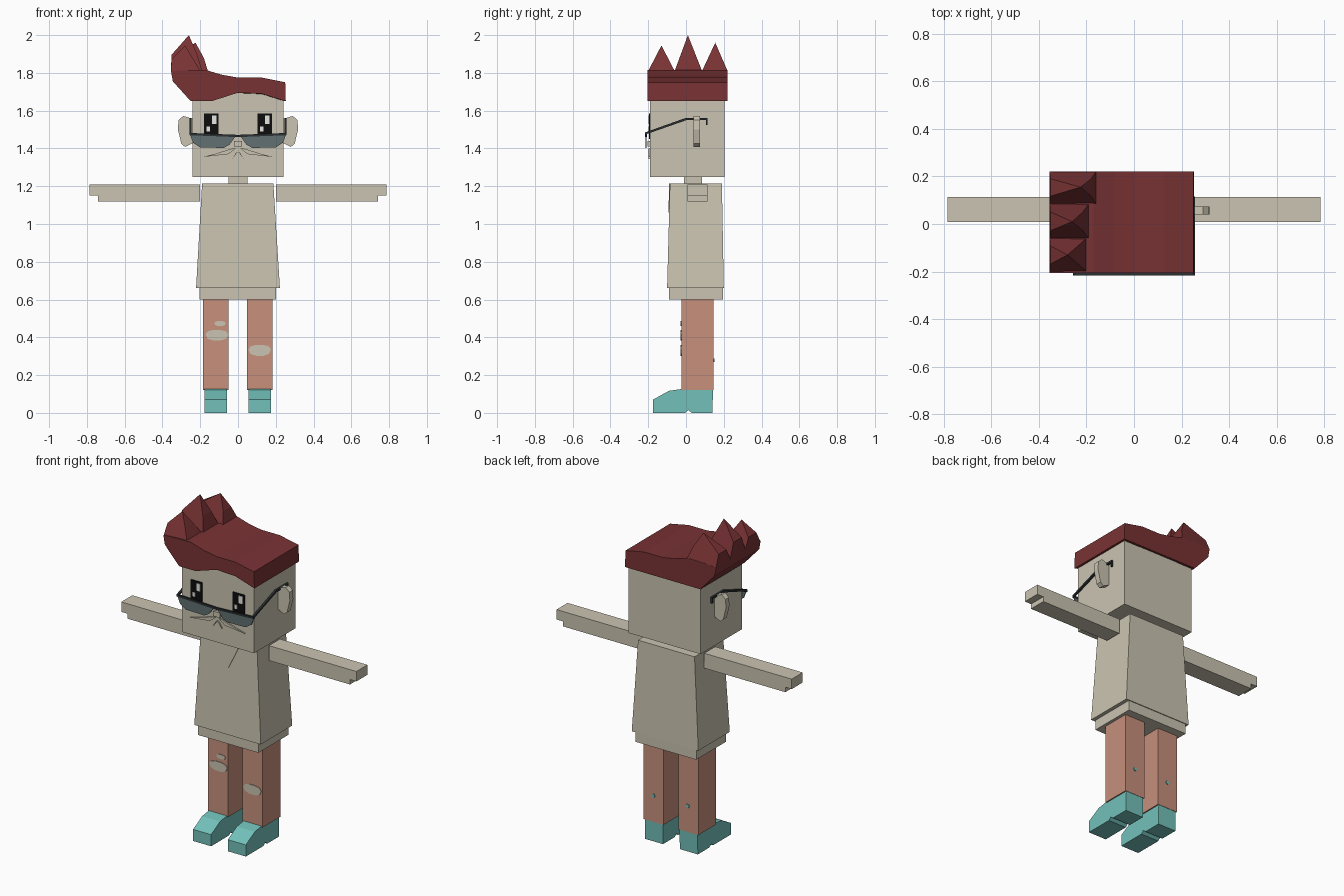
import bpy, bmesh, math

default = bpy.data.objects.get("Cube")
if default:
    bpy.data.objects.remove(default)


def material(name, rgb):
    mat = bpy.data.materials.new(name)
    mat.use_nodes = True
    mat.diffuse_color = (*rgb, 1)
    mat.node_tree.nodes["Principled BSDF"].inputs["Base Color"].default_value = (*rgb, 1)
    return mat


BEIGE = material("pale beige", (0.59, 0.55, 0.44))
RED = material("dark red hair", (0.19, 0.032, 0.034))
PINK = material("salmon trousers", (0.57, 0.28, 0.2))
TEAL = material("teal shoes", (0.17, 0.53, 0.49))
BLACK = material("black", (0.004, 0.004, 0.004))
WHITE = material("white", (0.8, 0.8, 0.76))
FRAME = material("charcoal frame", (0.025, 0.03, 0.032))
LENS = material("smoky lens", (0.12, 0.16, 0.165))


def loft(name, mat, rings, cap_end=True):
    """Join matching rings of points; a single-point ring makes a tip."""
    bm = bmesh.new()
    rows = [[bm.verts.new(p) for p in ring] for ring in rings]
    for a, b in zip(rows, rows[1:]):
        n = len(a)
        for i in range(n):
            j = (i + 1) % n
            if len(b) == 1:
                bm.faces.new((a[i], a[j], b[0]))
            else:
                bm.faces.new((a[i], a[j], b[j], b[i]))
    bm.faces.new(rows[0])
    if len(rows[-1]) > 2:
        bm.faces.new(rows[-1])
    bmesh.ops.recalc_face_normals(bm, faces=bm.faces)
    mesh = bpy.data.meshes.new(name)
    bm.to_mesh(mesh)
    bm.free()
    mesh.materials.append(mat)
    obj = bpy.data.objects.new(name, mesh)
    bpy.context.collection.objects.link(obj)
    return obj


def rect(x0, x1, y0, y1, z):
    return [(x0, y0, z), (x1, y0, z), (x1, y1, z), (x0, y1, z)]


def box(name, mat, x, y, z):
    return loft(name, mat, [rect(*x, *y, z[0]), rect(*x, *y, z[1])])


def prism_y(name, mat, pts, y0, y1):
    return loft(name, mat, [[(x, y, z) for x, z in pts] for y in (y0, y1)])


def prism_x(name, mat, pts, x0, x1):
    return loft(name, mat, [[(x, y, z) for y, z in pts] for x in (x0, x1)])


# Head, neck and clothed body
box("head", BEIGE, (-0.24, 0.24), (-0.19, 0.205), (1.25, 1.70))
box("neck", BEIGE, (-0.05, 0.05), (-0.01, 0.085), (1.2, 1.26))
loft("shirt", BEIGE, [rect(-0.222, 0.222, -0.1, 0.2, 0.66),
                      rect(-0.19, 0.187, -0.085, 0.19, 1.215)])
box("shirt_hem", BEIGE, (-0.205, 0.2), (-0.09, 0.195), (0.6, 0.67))
loft("collar_v", BEIGE, [
    [(-0.075, -0.089 + d, 1.214), (0.075, -0.089 + d, 1.214), (0, -0.093 + d, 1.06)]
    for d in (0, 0.008)])

# Hair: swept profile, arched over the forehead and straight at the back
top = [(-0.25, 1.65), (-0.345, 1.755), (-0.355, 1.81), (-0.24, 1.815), (-0.17, 1.815),
       (-0.085, 1.79), (0, 1.775), (0.125, 1.775), (0.25, 1.75), (0.253, 1.65)]
fringe = [(0.125, 1.69), (0, 1.695), (-0.14, 1.65)]
loft("hair", RED, [
    [(x, -0.205, z) for x, z in top + fringe],
    [(x, 0.22, z) for x, z in top + [(x, 1.65) for x, z in fringe]]])

# Hair spikes: base, narrowed middle ring, tip
spikes = [("front", -0.2, -0.06, (-0.28, -0.13, 1.945), -0.2),
          ("middle", -0.06, 0.085, (-0.26, 0.01, 2.0), -0.19),
          ("back", 0.085, 0.22, (-0.225, 0.155, 1.96), -0.16)]
for label, y0, y1, tip, right in spikes:
    t = 0.45
    m0, m1 = (y + (tip[1] - y) * t for y in (y0, y1))
    zm = 1.81 + (tip[2] - 1.81) * t
    loft("hair_spike_" + label, RED, [
        rect(-0.355, right, y0, y1, 1.81),
        rect(-0.352, tip[0] + 0.045, m0, m1, zm), [tip]])

# Eyes with square highlights
for side, x in (("right", -0.18), ("left", 0.102)):
    box("eye_" + side, BLACK, (x, x + 0.077), (-0.196, -0.189), (1.45, 1.585))
    box("eye_glint_" + side, WHITE, (x + 0.042, x + 0.066), (-0.199, -0.195), (1.53, 1.575))
    box("eye_glint_small_" + side, WHITE, (x + 0.014, x + 0.032), (-0.199, -0.195), (1.49, 1.515))

# Mirrored parts of the face, arms and glasses
lens = [(0.255, 1.475), (0.012, 1.465), (0.045, 1.42), (0.075, 1.403), (0.2, 1.405), (0.238, 1.43)]
rim = [(0.257, 1.482), (0.0, 1.472), (0.0, 1.46), (0.257, 1.47)]
temple = [(-0.217, 1.485), (0, 1.562), (0.115, 1.562), (0.115, 1.525),
          (0.105, 1.525), (0.105, 1.55), (0.003, 1.55), (-0.217, 1.473)]
ear = [(0.235, 1.555), (0.29, 1.572), (0.315, 1.55), (0.318, 1.5), (0.3, 1.425), (0.28, 1.408), (0.235, 1.43)]
arm = [(0.2, 1.12), (0.2, 1.21), (0.785, 1.21), (0.785, 1.15), (0.742, 1.15), (0.742, 1.12)]
moustache = [(0.012, 1.4), (0.05, 1.37), (0.185, 1.355), (0.12, 1.372), (0.03, 1.4)]
whisker = [(0.0, 1.385), (0.03, 1.345), (0.012, 1.375)]
for side, s in (("right", -1), ("left", 1)):
    def flip(pts):
        return [(s * x, z) for x, z in pts]
    prism_y("lens_" + side, LENS, flip(lens), -0.214, -0.208)
    prism_y("glasses_rim_" + side, FRAME, flip(rim), -0.217, -0.207)
    prism_x("glasses_temple_" + side, FRAME, temple, s * 0.245, s * 0.257)
    prism_y("ear_" + side, BEIGE, flip(ear), 0.04, 0.073)
    prism_y("arm_" + side, BEIGE, flip(arm), 0.008, 0.113)
    prism_y("moustache_" + side, BEIGE, flip(moustache), -0.198, -0.189)
    prism_y("whisker_" + side, BEIGE, flip(whisker), -0.198, -0.189)
box("nose", BEIGE, (-0.022, 0.022), (-0.205, -0.189), (1.41, 1.44))

# Legs and shoes
shoe = [(-0.175, 0), (-0.175, 0.07), (-0.09, 0.117), (-0.02, 0.127), (0.143, 0.125),
        (0.14, 0), (0.03, 0), (0.012, 0.015), (-0.005, 0)]
for side, x in (("right", -0.117), ("left", 0.115)):
    box("trouser_leg_" + side, PINK, (x - 0.067, x + 0.067), (-0.025, 0.145), (0.12, 0.61))
    prism_x("shoe_" + side, TEAL, shoe, x - 0.06, x + 0.06)


# Ripped knees and small dots behind the legs
def blob(name, mat, x, z, w, h, y0, y1, power=0.7, sides=10):
    pts = []
    for i in range(sides):
        a = math.tau * i / sides
        c, s = math.cos(a), math.sin(a)
        lift = h * (0.75 if s > 0 else 1) * math.copysign(abs(s) ** power, s)
        pts.append((x + w * c, z + lift))
    prism_y(name, mat, pts, y0, y1)


for name, x, z, w, h in (("knee_rip_right", -0.112, 0.415, 0.06, 0.033),
                         ("thigh_rip_right", -0.095, 0.475, 0.03, 0.016),
                         ("knee_rip_left", 0.115, 0.335, 0.06, 0.034)):
    blob(name, BEIGE, x, z, w, h, -0.029, -0.024)
for side, x in (("right", -0.115), ("left", 0.115)):
    blob("leg_dot_" + side, TEAL, x, 0.28, 0.011, 0.013, 0.144, 0.15, 1, 6)
